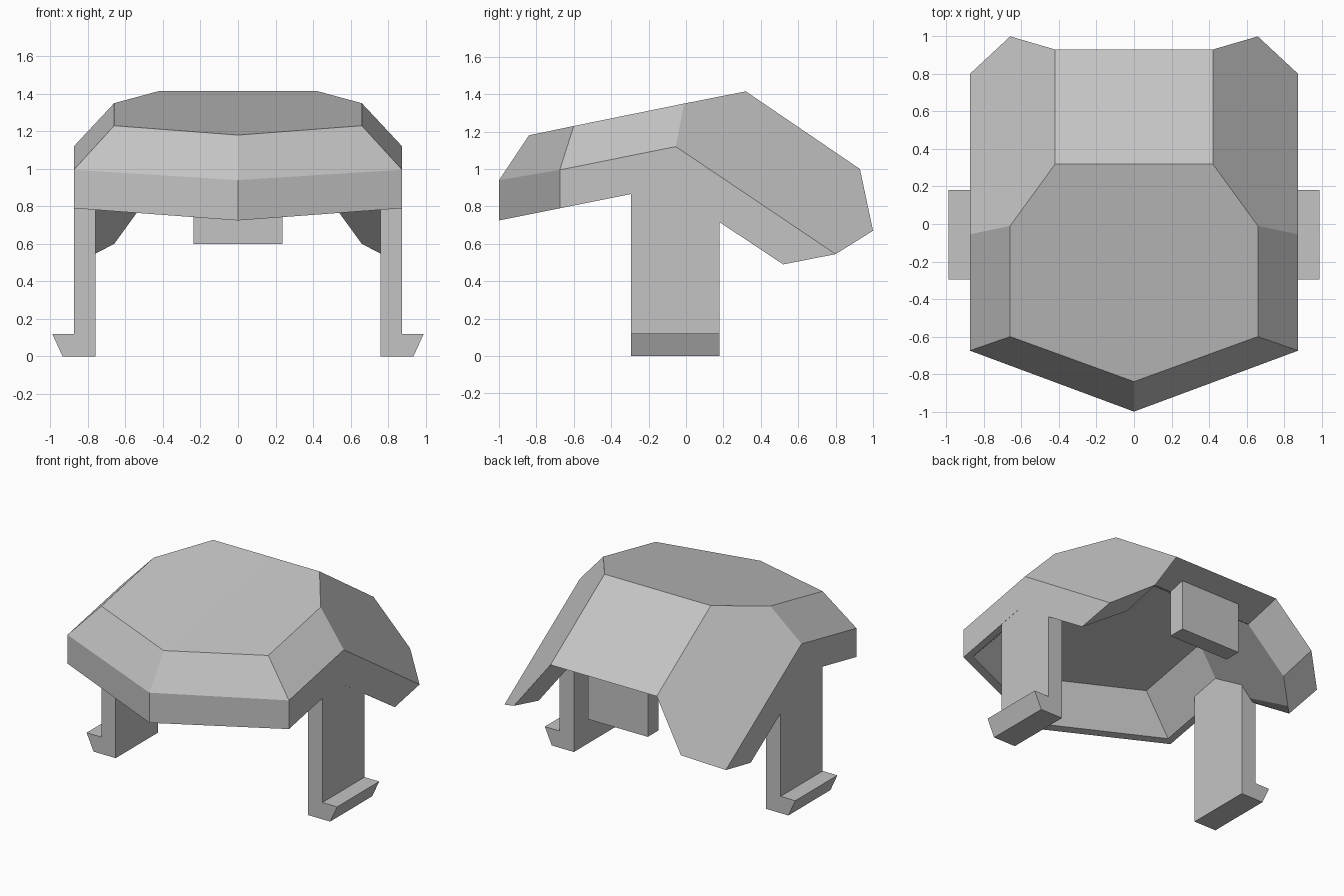
import bpy
import bmesh

cube = bpy.data.objects.get("Cube")
if cube:
    bpy.data.objects.remove(cube, do_unlink=True)

grey = bpy.data.materials.new("plain_grey")
grey.use_nodes = True
colour = (0.55, 0.55, 0.55, 1)
grey.diffuse_color = colour
grey.node_tree.nodes["Principled BSDF"].inputs["Base Color"].default_value = colour


def make_object(name, points, faces, mirrored=True):
    """Build a flat shaded mesh from named points, mirrored across x."""
    bm = bmesh.new()
    verts = {key: bm.verts.new(co) for key, co in points.items()}
    for face in faces:
        bm.faces.new([verts[key] for key in face])
    bmesh.ops.recalc_face_normals(bm, faces=bm.faces)
    mesh = bpy.data.meshes.new(name)
    bm.to_mesh(mesh)
    bm.free()
    mesh.materials.append(grey)
    obj = bpy.data.objects.new(name, mesh)
    bpy.context.collection.objects.link(obj)
    if mirrored:
        mirror = obj.modifiers.new("Mirror", "MIRROR")
        mirror.merge_threshold = 0.001
    return obj


def prism(name, profile, axis_start, axis_end, mirrored):
    """Extrude an x-z profile along y."""
    count = len(profile)
    points = {}
    for i, (x, z) in enumerate(profile):
        points["a", i] = (x, axis_start, z)
        points["b", i] = (x, axis_end, z)
    faces = [[(side, i) for i in range(count)] for side in "ab"]
    for i in range(count):
        j = (i + 1) % count
        faces.append([("a", i), ("a", j), ("b", j), ("b", i)])
    return make_object(name, points, faces, mirrored)


# Shell: half of the outer skin and half of the inner skin
outer = {
    "nose": (0, -0.84, 1.18),
    "brow": (0.66, -0.60, 1.23),
    "shoulder": (0.66, -0.01, 1.35),
    "crest": (0.42, 0.32, 1.415),
    "crest_mid": (0, 0.32, 1.415),
    "tail": (0.42, 0.93, 1.0),
    "tail_mid": (0, 0.93, 1.0),
    "wing_tip": (0.66, 1.0, 0.67),
    "wing_low": (0.875, 0.80, 0.545),
    "side": (0.875, -0.055, 1.12),
    "corner": (0.875, -0.675, 0.995),
    "front": (0, -1.0, 0.94),
}
inner = {
    "nose": (0, -0.80, 1.0),
    "brow": (0.60, -0.59, 1.05),
    "shoulder": (0.60, -0.05, 1.16),
    "crest": (0.40, 0.25, 1.22),
    "crest_mid": (0, 0.25, 1.22),
    "tail": (0.42, 0.65, 0.93),
    "tail_mid": (0, 0.65, 0.93),
    "wing_tip": (0.66, 0.72, 0.60),
    "wing_low": (0.83, 0.56, 0.512),
    "side": (0.825, -0.10, 0.905),
    "corner": (0.825, -0.64, 0.797),
    "front": (0, -0.945, 0.736),
}
# Lower edge of the vertical side wall
lower = {
    "wing_low": (0.875, 0.52, 0.49),
    "side": (0.875, -0.105, 0.904),
    "corner": (0.875, -0.675, 0.79),
    "front": (0, -1.0, 0.725),
}
skin = [
    ["nose", "brow", "shoulder", "crest", "crest_mid"],
    ["nose", "front", "corner", "brow"],
    ["brow", "corner", "side", "shoulder"],
    ["shoulder", "side", "wing_low", "wing_tip", "tail", "crest"],
    ["crest", "tail", "tail_mid", "crest_mid"],
]
shell_points = {}
for layer, group in (("outer", outer), ("inner", inner), ("lower", lower)):
    for key, co in group.items():
        shell_points[layer, key] = co

shell_faces = [[(layer, k) for k in face] for layer in ("outer", "inner") for face in skin]

# Vertical wall and the narrow rim below it
wall = ["front", "corner", "side", "wing_low"]
for a, b in zip(wall, wall[1:]):
    for top in ("outer", "inner"):
        shell_faces.append([(top, a), (top, b), ("lower", b), ("lower", a)])

# Rear rim joining both skins
shell_faces.append([("outer", "wing_low"), ("outer", "wing_tip"), ("inner", "wing_tip"),
                    ("inner", "wing_low"), ("lower", "wing_low")])
rear = ["wing_tip", "tail", "tail_mid"]
for a, b in zip(rear, rear[1:]):
    shell_faces.append([("outer", a), ("outer", b), ("inner", b), ("inner", a)])
make_object("shell", shell_points, shell_faces)

# Legs with outward clip feet
leg_profile = [(0.76, 0), (0.935, 0), (0.99, 0.12), (0.874, 0.12), (0.874, 0.94), (0.76, 1.0)]
prism("legs", leg_profile, -0.295, 0.18, True)

# Tab hanging under the rear edge
half = 0.237
tab_profile = [(-half, 0.6), (half, 0.6), (half, 1.0), (-half, 1.0)]
prism("rear_tab", tab_profile, 0.65, 0.77, False)
